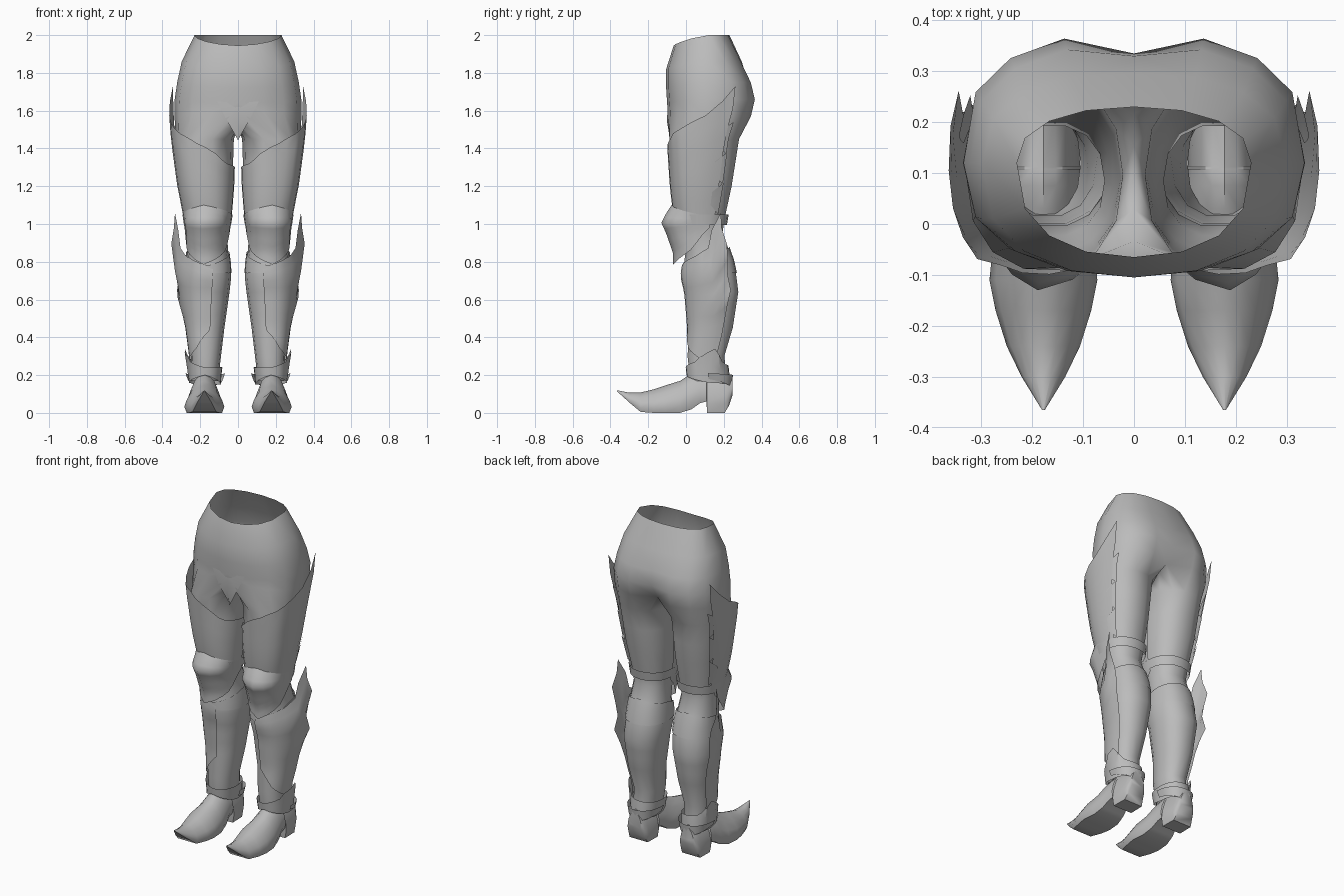
import bpy, bmesh
from math import sin, cos, radians, pi

cube = bpy.data.objects.get("Cube")
if cube:
    bpy.data.objects.remove(cube)

grey = bpy.data.materials.new("plain grey")
grey.use_nodes = True
grey.diffuse_color = (0.5, 0.5, 0.5, 1)
grey.node_tree.nodes["Principled BSDF"].inputs["Base Color"].default_value = (0.5, 0.5, 0.5, 1)


def power(v, p):
    return abs(v) ** p * (1 if v > 0 else -1)


def lerp(a, b, t):
    return a + (b - a) * t


def table(rows, v):
    """Interpolate the rows of a table by their first column."""
    rows = sorted(rows)
    v = min(max(v, rows[0][0]), rows[-1][0])
    for lo, hi in zip(rows, rows[1:]):
        if v <= hi[0]:
            t = (v - lo[0]) / (hi[0] - lo[0])
            return [lerp(p, q, t) for p, q in zip(lo[1:], hi[1:])]


def bridge(bm, a, b, closed):
    n = len(a)
    for i in range(n if closed else n - 1):
        j = (i + 1) % n
        bm.faces.new((a[i], a[j], b[j], b[i]))


def finish(bm, name, angle=40):
    """Turn one side into a mirrored, shaded object."""
    bmesh.ops.remove_doubles(bm, verts=bm.verts, dist=0.0005)
    bmesh.ops.recalc_face_normals(bm, faces=bm.faces)
    mesh = bpy.data.meshes.new(name)
    bm.to_mesh(mesh)
    bm.free()
    mesh.materials.append(grey)
    ob = bpy.data.objects.new(name, mesh)
    bpy.context.collection.objects.link(ob)
    bpy.ops.object.select_all(action="DESELECT")
    ob.select_set(True)
    bpy.context.view_layer.objects.active = ob
    bpy.ops.object.shade_smooth_by_angle(angle=radians(angle))
    mod = ob.modifiers.new("mirror", "MIRROR")
    mod.use_clip = True


# Leg outline: height, inner x, outer x, front y, back y
LEG = [(1.75, 0.0, 0.335, -0.10, 0.36), (1.6, 0.01, 0.335, -0.097, 0.34),
       (1.45, 0.022, 0.33, -0.092, 0.285), (1.2, 0.03, 0.305, -0.076, 0.245),
       (1.05, 0.042, 0.28, -0.058, 0.212), (0.95, 0.058, 0.266, -0.025, 0.195),
       (0.85, 0.052, 0.268, -0.005, 0.235), (0.78, 0.04, 0.278, -0.015, 0.26),
       (0.72, 0.036, 0.284, -0.022, 0.27), (0.64, 0.045, 0.288, -0.002, 0.28),
       (0.45, 0.072, 0.268, 0.014, 0.25), (0.3, 0.09, 0.25, 0.006, 0.205),
       (0.17, 0.105, 0.245, 0.02, 0.22)]


def leg_point(deg, z, off=0.0):
    """Point on the leg; 0 degrees is outward, -90 is the front."""
    x0, x1, y0, y1 = table(LEG, z)
    c, s = cos(radians(deg)), sin(radians(deg))
    return ((x0 + x1) / 2 + ((x1 - x0) / 2 + off) * power(c, 0.88),
            (y0 + y1) / 2 + ((y1 - y0) / 2 + off) * power(s, 0.88), z)


# Hips and legs as one open skin:
# front/back height, half width, front/back y, cleft, roundness of the back
HIPS = [(1.945, 2.0, 0.23, -0.065, 0.23, 0.0, 0.85), (1.82, 1.86, 0.298, -0.105, 0.30, 0.005, 0.75),
        (1.72, 1.75, 0.322, -0.105, 0.355, 0.025, 0.68), (1.64, 1.66, 0.335, -0.10, 0.377, 0.042, 0.64),
        (1.60, 1.57, 0.336, -0.097, 0.355, 0.075, 0.62)]
bm = bmesh.new()
rings = []
for zf, zb, rx, yf, yb, cleft, rnd in HIPS:
    ring = []
    for i in range(9):
        a = -pi / 2 + pi * i / 8
        s = sin(a)
        y = 0.12 + (yb - 0.12) * power(s, rnd) if s > 0 else 0.12 + (0.12 - yf) * power(s, 0.75)
        x = 0 if i in (0, 8) else rx * cos(a) ** 0.93
        z = lerp(zf, zb, min(1, (s + 1) ** 0.8))
        ring.append(bm.verts.new((x, y - (cleft if i == 8 else 0), z)))
    if rings:
        bridge(bm, rings[-1], ring, False)
    rings.append(ring)
crotch = []
for i in range(1, 6):
    t = i / 6
    crotch.append(bm.verts.new((0, lerp(0.28, -0.097, t), 1.585 - 0.08 * sin(pi * t))))
last = rings[-1] + crotch
for z in (1.45, 1.32, 1.2, 1.05, 0.95, 0.85, 0.78, 0.72, 0.64, 0.58, 0.52, 0.45, 0.3, 0.17):
    ring = [bm.verts.new(leg_point(-180 * 4 / 7 + 180 / 7 * i, z)) for i in range(14)]
    bridge(bm, last, ring, True)
    last = ring
finish(bm, "hips_and_legs", 60)

# Pointed front panel between the thighs
bm = bmesh.new()
rows = [[bm.verts.new(p) for p in ((0, y, z), (w, y + 0.006, z + 0.01))]
        for z, w, y in ((1.64, 0.11, -0.098), (1.54, 0.06, -0.1), (1.44, 0.003, -0.084))]
for r, q in zip(rows, rows[1:]):
    bridge(bm, r, q, False)
finish(bm, "front_panel")


def shell(name, start, end, steps, levels, bottom, top, offset, angle=35):
    """Armour plate wrapped round the leg between two edge curves."""
    bm = bmesh.new()
    cols = []
    for i in range(steps + 1):
        d = lerp(start, end, i / steps)
        lo, hi = table(bottom, d)[0], table(top, d)[0]
        cols.append([bm.verts.new(leg_point(d, lerp(lo, hi, j / levels), offset(d, j / levels)))
                     for j in range(levels + 1)])
    for a, b in zip(cols, cols[1:]):
        bridge(bm, a, b, False)
    finish(bm, name, angle)


# Thigh plate, rising to a point at the outer rear
shell("thigh_plate", -182, 28, 14, 6,
      [(-182, 1.04), (28, 1.02)],
      [(-182, 1.3), (-130, 1.32), (-100, 1.39), (-70, 1.44), (-30, 1.51), (0, 1.58), (28, 1.73)],
      lambda d, t: 0.01 + 0.02 * t * (d > -60), 50)

# Small jagged fins along the rear edge of the thigh plate
for k, z in enumerate((1.2, 1.36, 1.52)):
    shell("thigh_fin_%d" % (k + 1), 16, 36, 2, 2,
          [(16, z - 0.1), (36, z - 0.15)],
          [(16, z - 0.03), (36, z + 0.02)],
          lambda d, t: 0.013 + 0.006 * t)

# Band above the back of the knee
shell("knee_band", -180, 180, 20, 1, [(-180, 0.995), (180, 0.995)],
      [(-180, 1.05), (180, 1.05)], lambda d, t: 0.014)


# Knee guard with a forward peak and pointed lower edge
def knee_peak(d, t):
    near = max(0, 1 - abs(d + 84) / 65)
    rise = table([(0, 0.042), (0.35, 0.06), (0.7, 0.075), (1, 0.0)], t)[0]
    return 0.013 + rise * near


shell("knee_guard", -184, 16, 12, 10,
      [(-184, 0.98), (-140, 0.87), (-84, 0.785), (-30, 0.87), (16, 0.98)],
      [(-184, 1.04), (-84, 1.1), (16, 1.04)], knee_peak, 65)

# Shin plate with a tall outer wing
WING = [(0, 0.0), (0.35, 0.008), (0.5, 0.045), (0.62, 0.035), (0.8, 0.1), (1, 0.064)]
shell("shin_plate", -100, 28, 10, 10,
      [(-100, 0.44), (-60, 0.34), (28, 0.24)],
      [(-100, 0.76), (-60, 0.8), (-25, 0.83), (2, 0.87), (28, 1.06)],
      lambda d, t: 0.008 + table(WING, t)[0] * max(0, (d + 50) / 78) ** 2, 50)

# Greave collar under the knee
shell("calf_collar", -180, 180, 20, 2, [(-180, 0.74), (180, 0.74)],
      [(-180, 0.85), (-90, 0.78), (0, 0.85), (90, 0.88), (180, 0.85)],
      lambda d, t: 0.003 + 0.004 * t)

# Ankle cuffs, the first with an outer point
shell("ankle_cuff", -180, 180, 24, 2,
      [(-180, 0.15), (-90, 0.2), (0, 0.16), (90, 0.15), (180, 0.15)],
      [(-180, 0.24), (-90, 0.24), (-30, 0.27), (15, 0.34), (50, 0.26), (90, 0.25), (180, 0.24)],
      lambda d, t: 0.014 + 0.016 * t * (abs(d - 15) < 30))
shell("heel_cuff", 0, 180, 14, 1,
      [(0, 0.18), (90, 0.13), (180, 0.17)],
      [(0, 0.21), (90, 0.2), (180, 0.21)], lambda d, t: 0.022 + 0.01 * t)

# Shoe with curled toe and heel: y, top z, sole z, half width
SHOE = [(-0.365, 0.12, 0.114, 0.003), (-0.3, 0.107, 0.055, 0.043), (-0.24, 0.108, 0.005, 0.072),
        (-0.17, 0.125, 0, 0.094), (-0.11, 0.145, 0, 0.106), (-0.03, 0.17, 0, 0.098),
        (0.03, 0.21, 0.02, 0.086), (0.075, 0.22, 0.052, 0.076), (0.108, 0.22, 0.06, 0.072),
        (0.112, 0.22, 0, 0.072), (0.205, 0.21, 0, 0.07), (0.228, 0.2, 0.04, 0.06),
        (0.245, 0.19, 0.09, 0.045)]
SECTION = [(0.88, 0), (1, 0.22), (0.88, 0.48), (0.64, 0.75), (0.33, 0.92)]
bm = bmesh.new()
last = None
for y, top, sole, w in SHOE:
    half = [(u * w, lerp(sole, top, v)) for u, v in SECTION]
    loop = half + [(0, top)] + [(-u, v) for u, v in reversed(half)]
    ring = [bm.verts.new((0.178 + u, y, v)) for u, v in loop]
    if last:
        bridge(bm, last, ring, True)
    else:
        bm.faces.new(ring)
    last = ring
bm.faces.new(last)
finish(bm, "shoe", 45)
